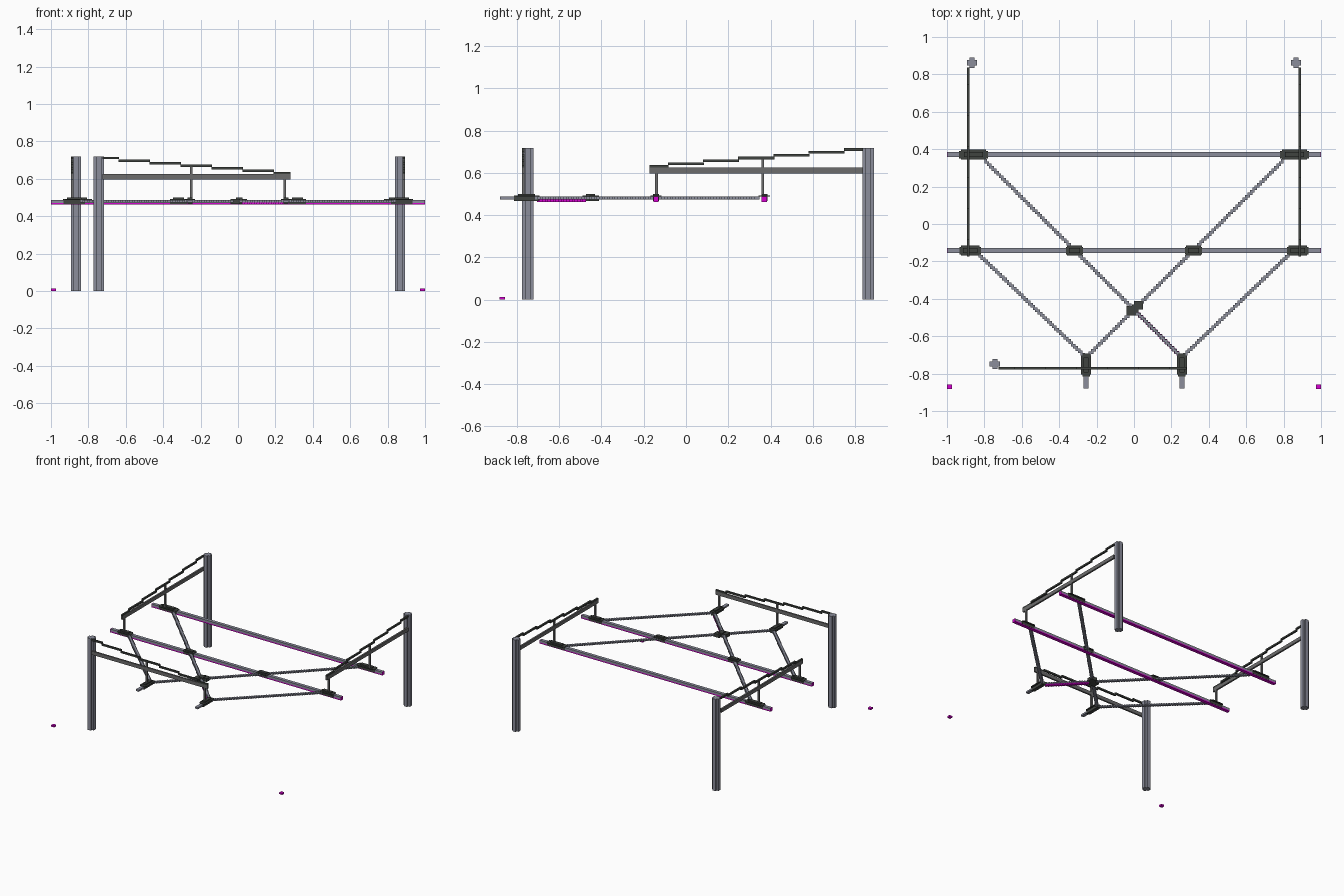
import bpy
import bmesh
from mathutils import Matrix, Vector

if "Cube" in bpy.data.objects:
    bpy.data.objects.remove(bpy.data.objects["Cube"], do_unlink=True)

V = 0.0128  # cell size of the blocky grid


def material(name, rgb):
    m = bpy.data.materials.new(name)
    m.use_nodes = True
    m.diffuse_color = (*rgb, 1)
    for n in m.node_tree.nodes:
        if n.type == 'BSDF_PRINCIPLED':
            n.inputs["Base Color"].default_value = (*rgb, 1)
    return m


STEEL = material("blue_grey_steel", (0.26, 0.27, 0.33))
BEAM = material("mid_grey_metal", (0.15, 0.15, 0.15))
DARK = material("dark_metal", (0.05, 0.056, 0.05))
MAGENTA = material("magenta", (0.68, 0.0, 0.64))


def finish(name, bm, mat):
    bmesh.ops.recalc_face_normals(bm, faces=bm.faces)
    mesh = bpy.data.meshes.new(name)
    bm.to_mesh(mesh)
    bm.free()
    mesh.materials.append(mat)
    obj = bpy.data.objects.new(name, mesh)
    bpy.context.collection.objects.link(obj)


def boxes(name, spans, mat):
    """One object from boxes given as (x0, x1, y0, y1, z0, z1)."""
    bm = bmesh.new()
    for x0, x1, y0, y1, z0, z1 in spans:
        centre = Vector((x0 + x1, y0 + y1, z0 + z1)) / 2
        size = Matrix.Diagonal((abs(x1 - x0), abs(y1 - y0), z1 - z0, 1))
        bmesh.ops.create_cube(bm, size=1, matrix=Matrix.Translation(centre) @ size)
    finish(name, bm, mat)


def post(name, x, y):
    """Upright with a plus-shaped section."""
    a, b = 0.0135, 0.0275
    outline = [(a, b), (a, a), (b, a), (b, -a), (a, -a), (a, -b),
               (-a, -b), (-a, -a), (-b, -a), (-b, a), (-a, a), (-a, b)]
    bm = bmesh.new()
    base = bm.faces.new([bm.verts.new((x + p, y + q, 0)) for p, q in outline])
    top = bmesh.ops.extrude_face_region(bm, geom=[base])["geom"]
    bmesh.ops.translate(bm, vec=(0, 0, 0.718),
                        verts=[e for e in top if isinstance(e, bmesh.types.BMVert)])
    finish(name, bm, STEEL)


def bracket(name, place, uprights):
    """Arm, stepped rail and hangers; place(t0, t1, z0, z1) maps to a box."""
    boxes(name + "_arm", [place(0, 1.0, 0.597, 0.625)], BEAM)
    rail = []
    for i in range(7):
        t0 = max(0, 0.085 + 0.165 * (i - 1))
        t1 = min(1.0, 0.085 + 0.165 * i + 0.004)
        top = 0.717 - 0.0135 * i
        rail.append(place(t0, t1, top - V, top))
    boxes(name + "_rail", rail, DARK)
    boxes(name + "_hangers",
          [place(t - V / 2, t + V / 2, 0.487, h) for t, h in uprights], BEAM)


def diagonal(name, start, end, z0, z1, mat):
    """Stair-stepped rod in the horizontal plane."""
    n = round(abs(end[0] - start[0]) / V)
    step = (end[0] - start[0]) / n
    spans = []
    for i in range(n):
        x = start[0] + step * i
        y = start[1] + (end[1] - start[1]) * (i + 0.5) / n
        spans.append((x, x + step, y - V, y + V, z0, z1))
    boxes(name, spans, mat)


def clamp(name, x, y, length, along_x):
    """Narrow upright core with a thin wide flange at its top."""
    def span(half_length, half_width, z0, z1):
        hx, hy = (half_length, half_width) if along_x else (half_width, half_length)
        return (x - hx, x + hx, y - hy, y + hy, z0, z1)

    h = length / 2
    boxes(name, [span(h, 0.0138, 0.466, 0.492),
                 span(h * 0.66, 0.0138, 0.466, 0.501),
                 span(h, 0.020, 0.487, 0.492),
                 span(h * 0.85, 0.027, 0.487, 0.492)], DARK)


LOW, MID, TOP = 0.461, 0.474, 0.487
BACK_Y, MID_Y = 0.371, -0.142

# Long crossbars with magenta undersides and ends
for label, y in (("back", BACK_Y), ("middle", MID_Y)):
    boxes(label + "_crossbar", [(-0.996, 0.996, y - V, y + V, LOW + 0.009, TOP)], STEEL)
    boxes(label + "_crossbar_underside",
          [(-0.996, 0.996, y - V, y + V, LOW, LOW + 0.009),
           (-1.0, -0.996, y - V, y + V, LOW, TOP),
           (0.996, 1.0, y - V, y + V, LOW, TOP)], MAGENTA)

# Parts repeated on both sides
for side, s in (("left", 1), ("right", -1)):
    post(side + "_back_post", s * 0.866, 0.862)

    def place(t0, t1, z0, z1, s=s):
        return (s * 0.879, s * 0.892, 0.837 - t1 * 1.01, 0.837 - t0 * 1.01, z0, z1)

    bracket(side + "_bracket", place, [(0.469, 0.670), (0.967, 0.605)])

    diagonal(side + "_long_diagonal", (s * 0.80, 0.342), (-s * 0.256, -0.714), MID, TOP, STEEL)
    diagonal(side + "_outer_diagonal", (s * 0.845, -0.148), (s * 0.262, -0.708), MID, TOP, STEEL)
    boxes(side + "_front_rod",
          [(s * 0.256 - V, s * 0.256 + V, -0.88, -0.70, MID, TOP)], STEEL)

    clamp(side + "_back_clamp", s * 0.858, BACK_Y, 0.155, True)
    clamp(side + "_middle_clamp", s * 0.876, MID_Y, 0.115, True)
    clamp(side + "_inner_clamp", s * 0.318, MID_Y, 0.092, True)
    clamp(side + "_front_clamp", s * 0.256, -0.754, 0.122, False)

    # Small corner marker on the ground
    boxes(side + "_ground_marker",
          [(s * 0.987 - V, s * 0.987 + V, -0.882, -0.857, 0, V)], MAGENTA)

# Magenta underside on one front length of the crossing rods
diagonal("crossing_rod_underside", (0.240, -0.698), (0.022, -0.480), LOW, MID, MAGENTA)

# Offset clamp where the diagonals cross
boxes("centre_clamp", [(-0.04, 0.010, -0.49, -0.438, 0.466, 0.492),
                       (-0.012, 0.024, -0.473, -0.430, 0.466, 0.499),
                       (0.0, 0.048, -0.457, -0.411, 0.466, 0.492)], DARK)

# Front post and its bracket
post("front_post", -0.744, -0.749)


def place_front(t0, t1, z0, z1):
    return (-0.725 + t0 * 1.005, -0.725 + t1 * 1.005, -0.777, -0.764, z0, z1)


bracket("front_bracket", place_front, [(0.472, 0.670), (0.971, 0.605)])
